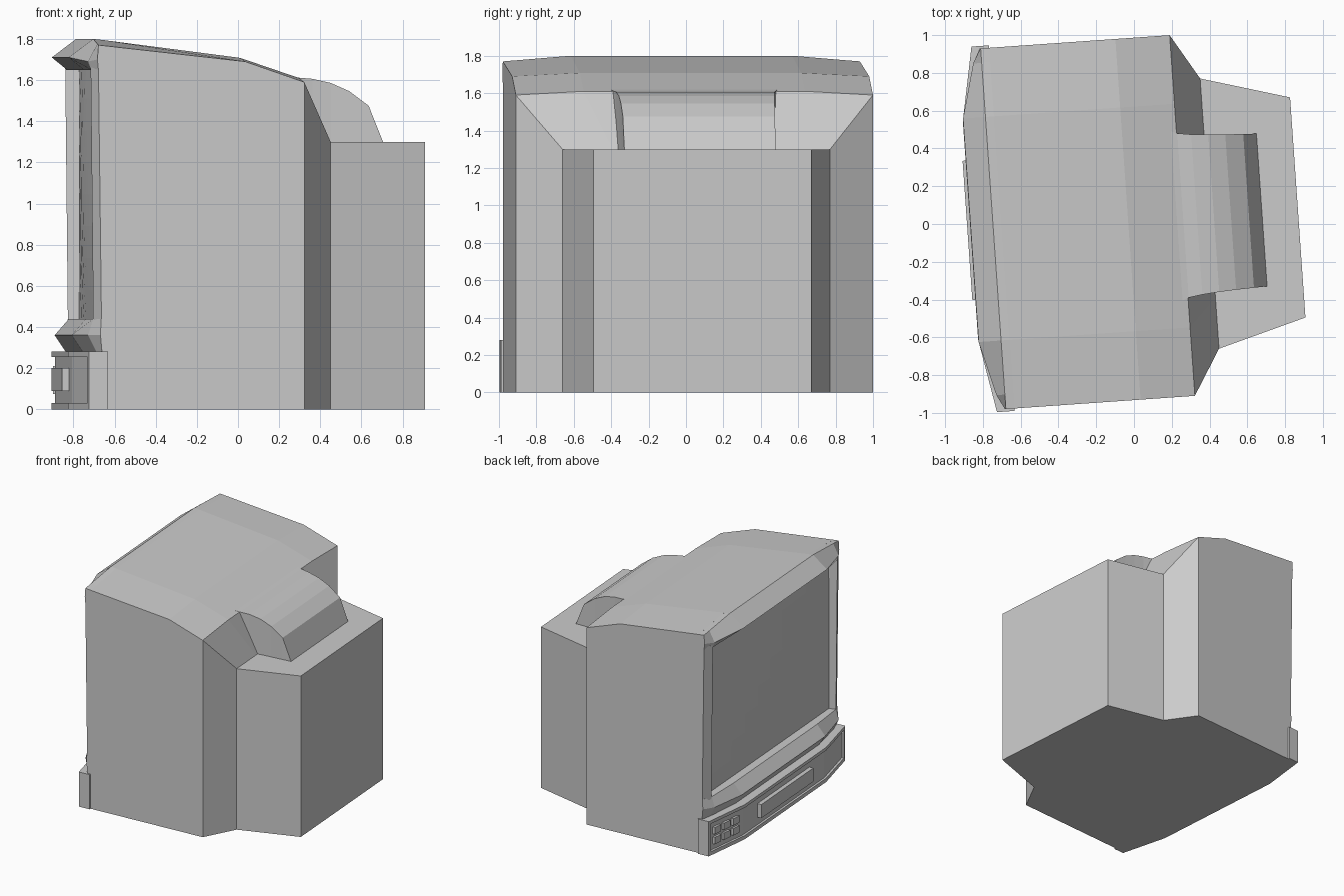
import bpy, bmesh, math
from mathutils import Matrix, Vector

if "Cube" in bpy.data.objects:
    bpy.data.objects.remove(bpy.data.objects["Cube"])

# whole set is turned 4 degrees about z; parts are built square (u = depth, w = width)
PLACE = Matrix.Rotation(math.radians(4), 4, 'Z') @ Matrix.Translation((0, 0.027, 0))


def finish(name, bm):
    bmesh.ops.recalc_face_normals(bm, faces=bm.faces)
    bm.transform(PLACE)
    me = bpy.data.meshes.new(name)
    bm.to_mesh(me)
    bm.free()
    ob = bpy.data.objects.new(name, me)
    bpy.context.collection.objects.link(ob)
    return ob


def loft(name, sections):
    """Skin a row of equal-length point loops and cap both ends."""
    bm = bmesh.new()
    rings = [[bm.verts.new(p) for p in s] for s in sections]
    n = len(rings[0])
    for a, b in zip(rings, rings[1:]):
        for i in range(n):
            j = (i + 1) % n
            bm.faces.new((a[i], a[j], b[j], b[i]))
    bm.faces.new(rings[0])
    bm.faces.new(rings[-1])
    return finish(name, bm)


def prism(name, plan, z0, z1):
    return loft(name, [[(u, w, z) for u, w in plan] for z in (z0, z1)])


def across(u, h, edge, mid, low=0.0):
    """Body cross-section at depth u: gently arched top."""
    half = [(h, low), (h, edge), (h * 0.62, mid)]
    return [(u, w, z) for w, z in half] + [(u, -w, z) for w, z in reversed(half)]


def mirrored(half):
    """Sections given as (w, profile), mirrored to the other side."""
    full = half + [(-w, p) for w, p in reversed(half)]
    return [[(u, w, z) for u, z in p] for w, p in full]


# cabinet with stepped rear
loft("cabinet", [
    across(-0.70, 0.957, 1.765, 1.795),
    across(-0.03, 0.957, 1.69, 1.708),
    across(0.258, 0.957, 1.59, 1.61),
    across(0.403, 0.717, 1.30, 1.30),
    across(0.871, 0.584, 1.30, 1.30)])

# rounded hump over the picture tube
hump = [(0.17, 0.47, 1.634), (0.262, 0.436, 1.612), (0.335, 0.425, 1.606),
        (0.425, 0.417, 1.586), (0.515, 0.412, 1.546), (0.61, 0.408, 1.475),
        (0.68, 0.405, 1.30)]
loft("tube_hump", [[(u, h, 1.28), (u, h, z), (u, -h, z), (u, -h, 1.28)]
                   for u, h, z in hump])

# overhanging top of the screen surround
loft("bezel_top", mirrored([
    (0.957, [(-0.70, 1.765), (-0.745, 1.77), (-0.75, 1.70), (-0.745, 1.65), (-0.70, 1.65)]),
    (0.88, [(-0.70, 1.771), (-0.745, 1.776), (-0.79, 1.69), (-0.775, 1.65), (-0.70, 1.65)]),
    (0.593, [(-0.70, 1.795), (-0.745, 1.80), (-0.864, 1.71), (-0.79, 1.65), (-0.70, 1.65)])]))

# projecting sill below the screen
loft("bezel_sill", mirrored([
    (0.957, [(-0.70, 0.27), (-0.727, 0.27), (-0.735, 0.36), (-0.732, 0.44), (-0.70, 0.44)]),
    (0.88, [(-0.70, 0.27), (-0.745, 0.27), (-0.79, 0.36), (-0.765, 0.44), (-0.70, 0.44)]),
    (0.593, [(-0.70, 0.27), (-0.79, 0.27), (-0.85, 0.36), (-0.78, 0.44), (-0.70, 0.44)])]))

# upright posts at both sides of the screen
for side, s in (("left", 1), ("right", -1)):
    def ring(outer, front, z):
        return [(-0.69, 0.957 * s, z), (outer, 0.957 * s, z),
                (front, 0.885 * s, z), (-0.69, 0.865 * s, z)]
    loft("bezel_post_" + side, [ring(-0.730, -0.765, 0.42), ring(-0.745, -0.778, 1.67)])

# bulging screen
bm = bmesh.new()
bmesh.ops.create_grid(bm, x_segments=10, y_segments=8, size=1)
for v in bm.verts:
    a, b = v.co.x, v.co.y
    v.co = Vector((-0.712 - 0.028 * (1 - a * a) * (1 - b * b), 0.88 * a, 1.045 + 0.62 * b))
finish("screen", bm)


# control panel: recessed core between top, bottom and end rims
def bow(d, h=0.97):
    pts = [(-0.70, h), (-0.793 + d, h), (-0.866 + d, 0.58)]
    return pts + [(u, -w) for u, w in reversed(pts)]


prism("panel_core", bow(0.018, 0.965), 0.01, 0.27)
prism("panel_top_rim", bow(0), 0.255, 0.28)
prism("panel_bottom_rim", bow(0), 0, 0.03)
for side, s in (("left", 1), ("right", -1)):
    prism("panel_end_rim_" + side,
          [(-0.70, 0.97 * s), (-0.793, 0.97 * s), (-0.798, 0.945 * s), (-0.70, 0.945 * s)],
          0.02, 0.26)

# long central door
prism("panel_door", [(-0.84, 0.37), (-0.882, 0.37), (-0.882, -0.37), (-0.84, -0.37)],
      0.09, 0.20)

# two rows of three push buttons on the angled end of the panel
slope = (0.866 - 0.793) / (0.97 - 0.58)
for col in range(3):
    w = 0.87 - col * 0.10
    u = -0.775 - slope * (0.97 - w)
    for row in range(2):
        z = 0.075 + row * 0.08
        k = 0.034
        prism("button_%d_%d" % (col + 1, row + 1),
              [(u + 0.02, w + k), (u - 0.018 + k * slope, w + k),
               (u - 0.018 - k * slope, w - k), (u + 0.02, w - k)], z, z + 0.055)
